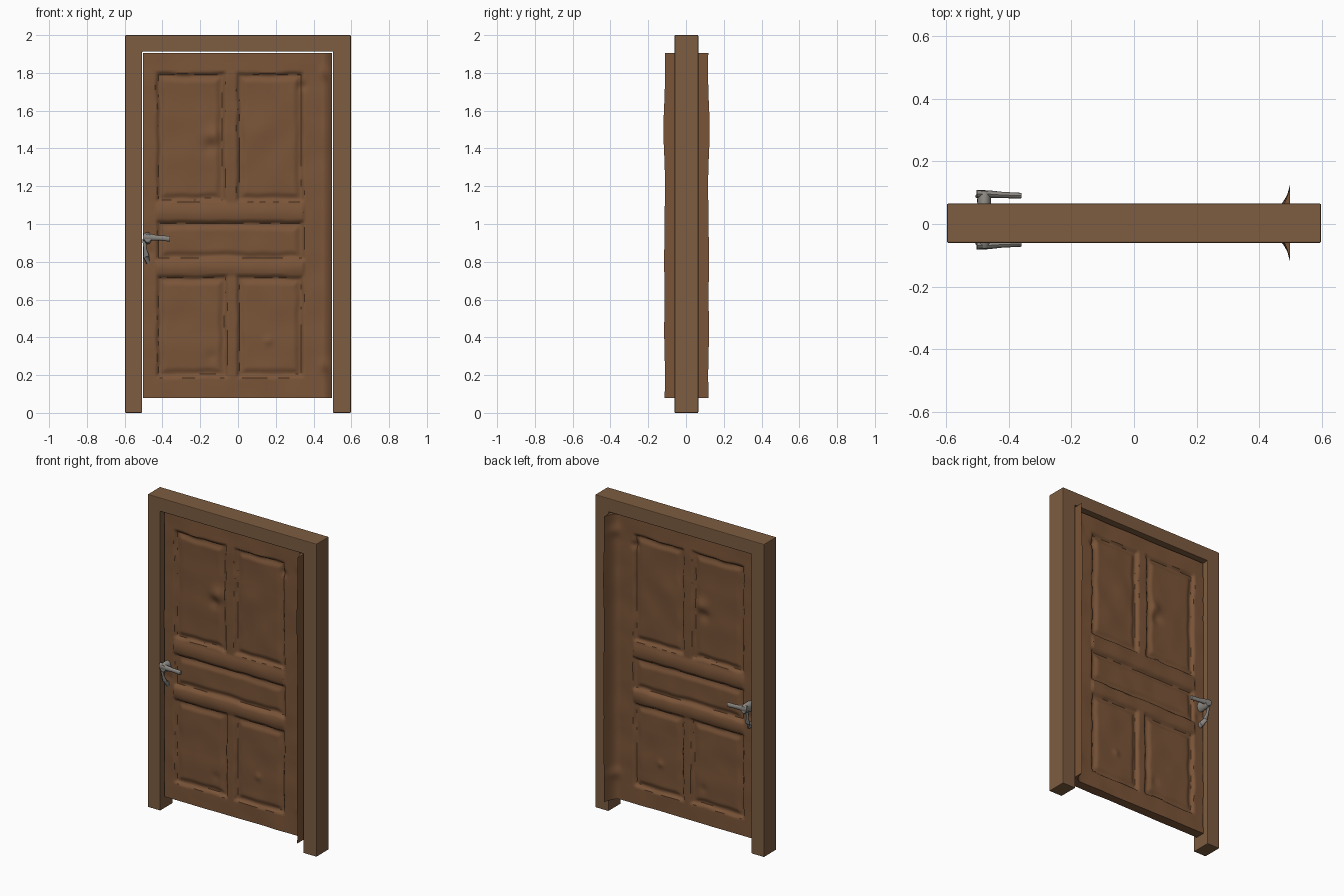
import bpy, bmesh, math
from mathutils import Vector, noise

if "Cube" in bpy.data.objects:
    bpy.data.objects.remove(bpy.data.objects["Cube"])


def material(name, rgb):
    m = bpy.data.materials.new(name)
    m.diffuse_color = (*rgb, 1)
    m.use_nodes = True
    m.node_tree.nodes["Principled BSDF"].inputs["Base Color"].default_value = m.diffuse_color
    return m


FRAME = material("frame brown", (0.205, 0.108, 0.052))
LEAF = material("door brown", (0.195, 0.09, 0.040))
METAL = material("grey metal", (0.26, 0.245, 0.225))


def make(name, bm, mat, smooth=None):
    bmesh.ops.recalc_face_normals(bm, faces=bm.faces)
    me = bpy.data.meshes.new(name)
    bm.to_mesh(me)
    bm.free()
    me.materials.append(mat)
    ob = bpy.data.objects.new(name, me)
    bpy.context.collection.objects.link(ob)
    if smooth:
        bpy.ops.object.select_all(action='DESELECT')
        ob.select_set(True)
        bpy.context.view_layer.objects.active = ob
        bpy.ops.object.shade_smooth_by_angle(angle=math.radians(smooth))
    return ob


# Door frame: U-shaped outline extruded through the wall
bm = bmesh.new()
outline = [(-.597, 0), (-.508, 0), (-.508, 1.913), (.503, 1.913),
           (.503, 0), (.597, 0), (.597, 2), (-.597, 2)]
face = bm.faces.new([bm.verts.new((x, -.06, z)) for x, z in outline])
ext = bmesh.ops.extrude_face_region(bm, geom=[face])
bmesh.ops.translate(bm, vec=(0, .125, 0),
                    verts=[v for v in ext['geom'] if isinstance(v, bmesh.types.BMVert)])
frame = make("door_frame", bm, FRAME)
bev = frame.modifiers.new("soft edges", 'BEVEL')
bev.width = .004
bev.segments = 2

# Door leaf: relief surface on both sides, carved with panels
PANELS = [(-.43, -.07, 1.12, 1.80), (-.005, .345, 1.12, 1.80),
          (-.43, .35, .81, 1.015),
          (-.43, -.06, .19, .725), (-.005, .345, .19, .725)]
# local dents and bumps: x, z, radius, height
SPOTS = [(-.13, 1.47, .06, .014), (-.15, 1.41, .05, -.010), (.16, .38, .03, .007),
         (.34, 1.73, .03, -.012), (-.14, .30, .04, -.005), (.10, 1.50, .10, .005),
         (.48, 1.80, .05, .018), (.48, .25, .05, .018), (-.47, .85, .04, -.006)]


def ramp(v, a, b):
    t = min(max((v - a) / (b - a), 0), 1)
    return t * t * (3 - 2 * t)


def relief(x, z):
    h = .030
    wob = .008 * noise.noise(Vector((x * 9, 4, z * 9)))
    for x0, x1, z0, z1 in PANELS:
        d = min(x - x0, x1 - x, z - z0, z1 - z) + wob
        h += -.016 * ramp(d, -.004, .012) + .011 * ramp(d, .018, .05)
    # rounded cross rails
    for zc, half in ((.77, .045), (1.06, .05)):
        if -.43 < x < .35:
            h += .009 * max(0, 1 - ((z - zc) / half) ** 2)
    for sx, sz, r, a in SPOTS:
        h += a * math.exp(-((x - sx) ** 2 + (z - sz) ** 2) / (r * r) * 2)
    h += .004 * noise.noise(Vector((x * 7, 0, z * 7)))
    # hinge edge flares outward into a thin lip
    t = ramp(x, .40, .50)
    lip = .117 + .008 * noise.noise(Vector((1, 2, z * 3)))
    k = max(0, (x - .43) / .068)
    h += (lip - h) * min(1, k) ** 3.2 if k < 1 else lip - h
    return h


NX, NZ = 110, 190
X0, X1, Z0, Z1 = -.502, .498, .08, 1.905
bm = bmesh.new()
grids = []
for side in (-1, 1):
    grid = []
    for j in range(NZ + 1):
        z = Z0 + (Z1 - Z0) * j / NZ
        row = []
        for i in range(NX + 1):
            x = X0 + (X1 - X0) * i / NX
            row.append(bm.verts.new((x, .003 + side * relief(x, z), z)))
        grid.append(row)
    for j in range(NZ):
        for i in range(NX):
            bm.faces.new((grid[j][i], grid[j][i + 1], grid[j + 1][i + 1], grid[j + 1][i]))
    grids.append(grid)
# close the four edges of the leaf
rims = []
for g in grids:
    rims.append(g[0] + [r[-1] for r in g[1:]] + g[-1][-2::-1] + [r[0] for r in g[-2:0:-1]])
n = len(rims[0])
for k in range(n):
    m = (k + 1) % n
    bm.faces.new((rims[0][k], rims[0][m], rims[1][m], rims[1][k]))
make("door_leaf", bm, LEAF, 45)


# Handles: lofted elliptical tubes, each point is (x, y, z, radius across, radius up)
def tube(bm, pts, sides=12):
    rings = []
    for k, p in enumerate(pts):
        a, b = pts[max(k - 1, 0)], pts[min(k + 1, len(pts) - 1)]
        t = (Vector(b[:3]) - Vector(a[:3])).normalized()
        ref = Vector((0, 0, 1)) if abs(t.z) < .8 else Vector((1, 0, 0))
        u = t.cross(ref).normalized()
        v = u.cross(t)
        c = Vector(p[:3])
        rings.append([bm.verts.new(c + u * p[3] * math.cos(q) + v * p[4] * math.sin(q))
                      for q in (2 * math.pi * s / sides for s in range(sides))])
    for r0, r1 in zip(rings, rings[1:]):
        for s in range(sides):
            w = (s + 1) % sides
            bm.faces.new((r0[s], r0[w], r1[w], r1[s]))
    bm.faces.new(rings[0])
    bm.faces.new(rings[-1])


for name, s in (("front", -1), ("back", 1)):
    def y(d):
        return .0135 + s * d
    bm = bmesh.new()
    # spindle, lever and the lower curl
    tube(bm, [(-.478, y(.0), .925, .022, .034), (-.478, y(.075), .925, .022, .032),
              (-.478, y(.092), .925, .018, .022)])
    tube(bm, [(-.502, y(.082), .932, .013, .022), (-.465, y(.082), .93, .012, .018),
              (-.42, y(.079), .926, .010, .013), (-.36, y(.077), .922, .009, .015)])
    tube(bm, [(-.497, y(.075), .92, .007, .010), (-.492, y(.070), .87, .006, .008),
              (-.486, y(.058), .83, .007, .016), (-.478, y(.035), .805, .012, .020),
              (-.478, y(.0), .80, .012, .020)])
    make(name + "_handle", bm, METAL, 40)
